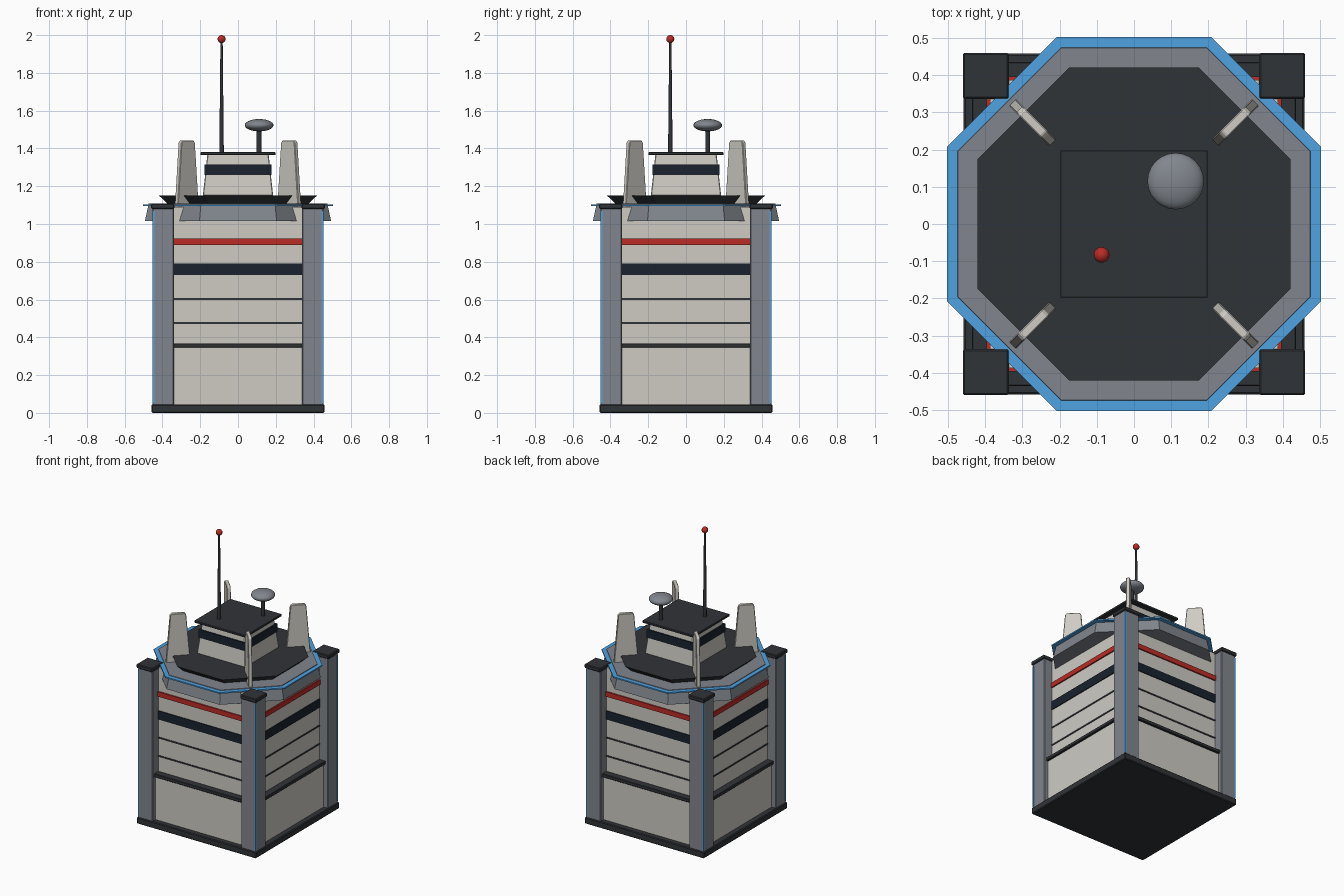
import bpy, bmesh, math
from mathutils import Matrix, Vector

if "Cube" in bpy.data.objects:
    bpy.data.objects.remove(bpy.data.objects["Cube"])


def material(name, rgb):
    m = bpy.data.materials.new(name)
    m.diffuse_color = (*rgb, 1)
    m.use_nodes = True
    m.node_tree.nodes["Principled BSDF"].inputs["Base Color"].default_value = m.diffuse_color
    return m


CREAM = material("cream", (0.62, 0.60, 0.55))
GREY = material("slate_grey", (0.22, 0.24, 0.27))
DARK = material("charcoal", (0.03, 0.033, 0.038))
NAVY = material("window_navy", (0.01, 0.016, 0.026))
BLUE = material("trim_blue", (0.08, 0.36, 0.75))
RED = material("signal_red", (0.50, 0.025, 0.02))


def finish(name, bm, mat, bevel=0):
    me = bpy.data.meshes.new(name)
    bm.to_mesh(me)
    bm.free()
    ob = bpy.data.objects.new(name, me)
    bpy.context.collection.objects.link(ob)
    me.materials.append(mat)
    if bevel:
        mod = ob.modifiers.new("bevel", 'BEVEL')
        mod.width, mod.segments = bevel, 1
    return ob


def prism(name, sides, a0, a1, z0, z1, mat, x=0, y=0, bevel=0):
    """Flat-sided frustum; a0 / a1 are centre-to-flat distances at bottom / top."""
    bm = bmesh.new()
    k = 1 / math.cos(math.pi / sides)
    bmesh.ops.create_cone(bm, cap_ends=True, segments=sides, radius1=a0 * k,
                          radius2=a1 * k, depth=z1 - z0,
                          matrix=Matrix.Translation((x, y, (z0 + z1) / 2))
                          @ Matrix.Rotation(math.pi / sides, 4, 'Z'))
    return finish(name, bm, mat, bevel)


def ball(name, r, loc, squash, mat):
    bm = bmesh.new()
    bmesh.ops.create_uvsphere(bm, u_segments=24, v_segments=14, radius=r,
                              matrix=Matrix.Translation(loc)
                              @ Matrix.Diagonal((1, 1, squash, 1)))
    for f in bm.faces:
        f.smooth = True
    return finish(name, bm, mat)


def rod(name, r0, r1, z0, z1, x, y, mat):
    ob = prism(name, 12, r0, r1, z0, z1, mat, x, y)
    for p in ob.data.polygons:
        p.use_smooth = len(p.vertices) == 4
    return ob


# Base and square main body
prism("base_slab", 4, 0.458, 0.458, 0, 0.045, DARK, bevel=0.005)
prism("lower_wall", 4, 0.42, 0.42, 0.04, 0.35, CREAM)
prism("wall_ledge", 4, 0.435, 0.435, 0.345, 0.368, DARK, bevel=0.003)
prism("upper_wall", 4, 0.387, 0.387, 0.36, 1.09, CREAM)

# Bands running round the wall
prism("groove_low", 4, 0.391, 0.391, 0.470, 0.480, DARK)
prism("groove_high", 4, 0.391, 0.391, 0.597, 0.607, DARK)
prism("window_band", 4, 0.393, 0.393, 0.73, 0.79, NAVY)
prism("red_band", 4, 0.396, 0.396, 0.89, 0.924, RED)

# Corner columns, caps, blue edge strips and roof fins
for i, (sx, sy) in enumerate([(1, -1), (1, 1), (-1, 1), (-1, -1)]):
    prism(f"column_{i}", 4, 0.056, 0.056, 0.04, 1.085, GREY,
          sx * 0.396, sy * 0.396, bevel=0.004)
    prism(f"column_cap_{i}", 4, 0.062, 0.062, 1.08, 1.108, DARK,
          sx * 0.398, sy * 0.398, bevel=0.005)
    prism(f"edge_strip_{i}", 4, 0.005, 0.005, 0.05, 1.07, BLUE,
          sx * 0.448, sy * 0.448)

    bm = bmesh.new()
    out, side = Vector((sx, sy, 0)).normalized(), Vector((-sy, sx, 0)).normalized()
    profile = [(0.305, 1.10), (0.462, 1.10), (0.435, 1.43),
               (0.425, 1.442), (0.343, 1.442), (0.333, 1.43)]
    verts = [bm.verts.new(out * r - side * 0.0125 + Vector((0, 0, z)))
             for r, z in profile]
    face = bm.faces.new(verts)
    ext = bmesh.ops.extrude_face_region(bm, geom=[face])
    bmesh.ops.translate(bm, vec=side * 0.025,
                        verts=[v for v in ext["geom"] if isinstance(v, bmesh.types.BMVert)])
    bmesh.ops.recalc_face_normals(bm, faces=bm.faces[:])
    finish(f"roof_fin_{i}", bm, CREAM, bevel=0.003)

# Octagonal parapet and roof deck
prism("parapet_skirt", 8, 0.493, 0.473, 1.015, 1.108, GREY)
prism("blue_rim", 8, 0.502, 0.502, 1.095, 1.104, BLUE)
prism("roof_deck", 8, 0.37, 0.42, 1.105, 1.152, DARK)

# Cabin on the roof
prism("cabin", 4, 0.186, 0.162, 1.15, 1.37, CREAM, bevel=0.004)
prism("cabin_window", 4, 0.178, 0.178, 1.26, 1.316, NAVY)
prism("cabin_roof", 4, 0.198, 0.198, 1.365, 1.38, DARK, bevel=0.002)

# Antenna mast with beacon
rod("antenna_mast", 0.012, 0.006, 1.375, 1.97, -0.087, -0.083, DARK)
ball("beacon", 0.021, (-0.087, -0.083, 1.979), 1, RED)

# Dish on its post
rod("dish_post", 0.013, 0.013, 1.375, 1.51, 0.112, 0.115, DARK)
ball("dish", 0.076, (0.112, 0.115, 1.523), 0.43, GREY)
